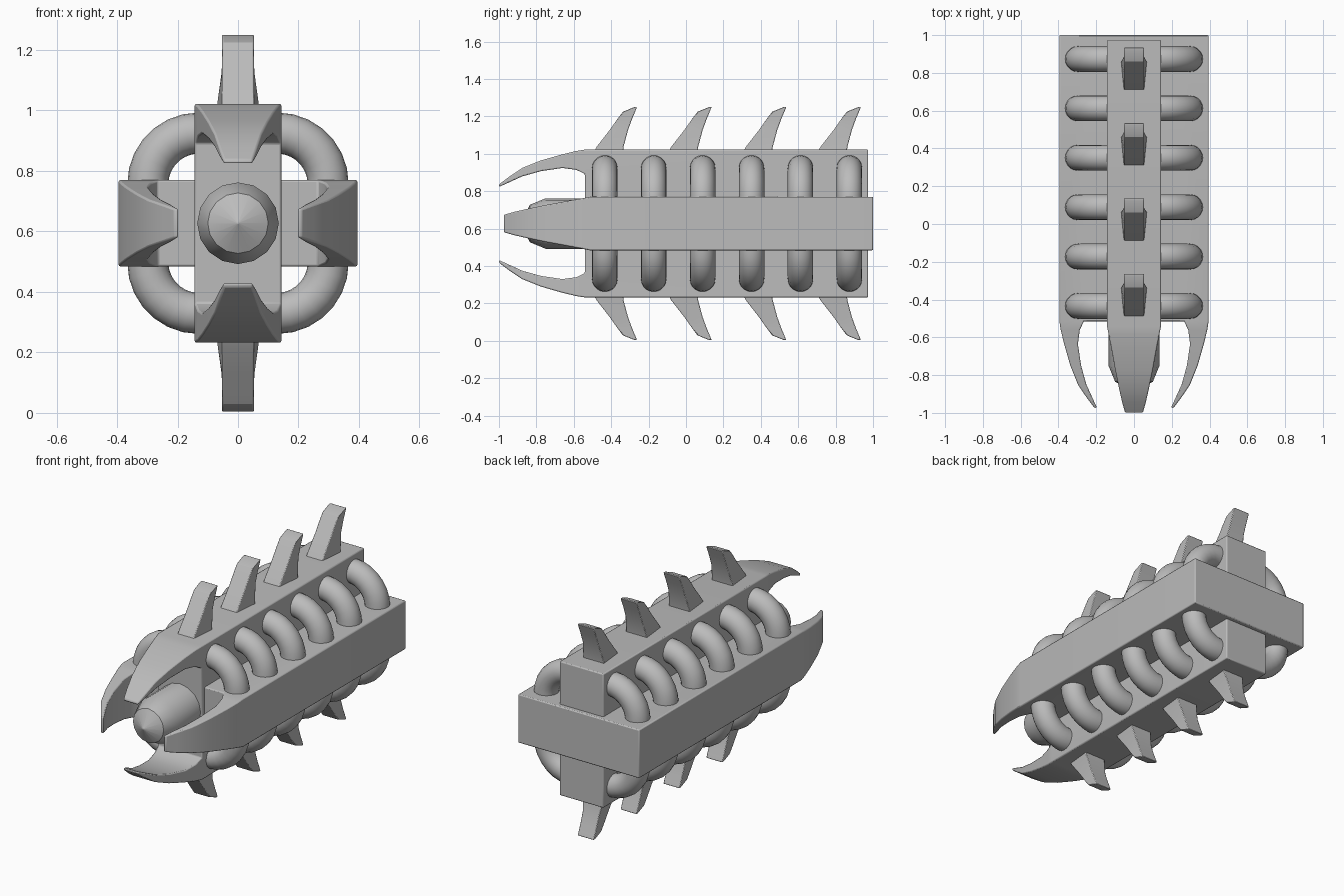
import bpy, bmesh, math
from mathutils import Matrix, Vector

cube = bpy.data.objects.get("Cube")
if cube:
    bpy.data.objects.remove(cube, do_unlink=True)

MID = 0.627    # height of the long axis
HALF = 0.143   # half width of a beam

grey = bpy.data.materials.new("plain grey")
grey.use_nodes = True
GREY = (0.5, 0.5, 0.5, 1)
grey.diffuse_color = GREY
grey.node_tree.nodes["Principled BSDF"].inputs["Base Color"].default_value = GREY


def finish(name, bm, bevel=0.0, angle=30):
    """Turn a bmesh into a shaded object centred on the long axis."""
    bmesh.ops.remove_doubles(bm, verts=bm.verts, dist=1e-4)
    bmesh.ops.recalc_face_normals(bm, faces=bm.faces)
    mesh = bpy.data.meshes.new(name)
    bm.to_mesh(mesh)
    bm.free()
    mesh.materials.append(grey)
    ob = bpy.data.objects.new(name, mesh)
    ob.location.z = MID
    bpy.context.collection.objects.link(ob)
    bpy.ops.object.select_all(action='DESELECT')
    ob.select_set(True)
    bpy.context.view_layer.objects.active = ob
    if bevel:
        mod = ob.modifiers.new("edge bevel", 'BEVEL')
        mod.width = bevel
        mod.segments = 2
        mod.limit_method = 'ANGLE'
        mod.angle_limit = math.radians(40)
        mod.use_clamp_overlap = False
    bpy.ops.object.shade_smooth_by_angle(angle=math.radians(angle))
    return ob


def loft(bm, rings, cap_start=True, cap_end=True, skip=()):
    """Bridge rings of points; skip lists (segment, side) faces to leave open."""
    loops = [[bm.verts.new(p) for p in ring] for ring in rings]
    n = len(loops[0])
    for s, (a, b) in enumerate(zip(loops, loops[1:])):
        for i in range(n):
            if (s, i) not in skip:
                j = (i + 1) % n
                bm.faces.new((a[i], a[j], b[j], b[i]))
    if cap_start:
        bm.faces.new(loops[0])
    if cap_end:
        bm.faces.new(loops[-1])


def section(y, inner, outer, half):
    return [Vector(p) for p in ((inner, y, -half), (inner, y, half),
                                (outer, y, half), (outer, y, -half))]


# Beams, each running forward into a pair of curved claws
CORE = 0.265
CLAW = [(1.0, CORE, 0.395, HALF), (-0.515, CORE, 0.395, HALF),
        (-0.56, 0.287, 0.388, 0.134), (-0.635, 0.297, 0.37, 0.12),
        (-0.75, 0.28, 0.337, 0.099), (-0.85, 0.252, 0.297, 0.078),
        (-0.92, 0.22, 0.25, 0.062), (-0.973, 0.196, 0.21, 0.047)]


def clawed_beam(name, turn, shift):
    bm = bmesh.new()
    for side in (1, -1):
        rings = [[Vector((p.x * side, p.y, p.z)) for p in section(*s)] for s in CLAW]
        loft(bm, rings, skip={(0, 0)})
    loft(bm, [section(y, -CORE, CORE, HALF) for y in (1.0, -0.515)],
         skip={(0, 0), (0, 2)})
    bm.transform(Matrix.Translation((0, shift, 0)) @ Matrix.Rotation(turn, 4, 'Y'))
    finish(name, bm, bevel=0.006)


clawed_beam("horizontal_beam", 0, 0)
clawed_beam("vertical_beam", math.pi / 2, -0.026)


# Round nose with a stepped cone
def nose():
    bm = bmesh.new()
    sides = 16
    rings = []
    for y, r in ((-0.45, 0.135), (-0.75, 0.135), (-0.835, 0.1), (-0.885, 0.003)):
        rings.append([(r * math.cos(math.tau * i / sides), y,
                       r * math.sin(math.tau * i / sides)) for i in range(sides)])
    loft(bm, rings)
    finish("nose", bm, angle=24)


nose()


# Tube elbows joining neighbouring beams
def elbow_row(name, sx, sz):
    bm = bmesh.new()
    centre, bend, tube, steps, sides = 0.13, 0.168, 0.068, 7, 20
    for k in range(6):
        y0 = -0.434 + 0.2615 * k
        rings = []
        for s in range(-1, steps + 2):
            # the first and last rings run straight into the beams
            t = min(max(s, 0), steps) / steps * math.pi / 2
            dx = -0.05 if s > steps else 0
            dz = -0.05 if s < 0 else 0
            ring = []
            for i in range(sides):
                a = math.tau * i / sides
                r = bend + tube * math.cos(a)
                ring.append((sx * (centre + r * math.cos(t) + dx),
                             y0 + tube * math.sin(a),
                             sz * (centre + r * math.sin(t) + dz)))
            rings.append(ring)
        loft(bm, rings)
    finish(name, bm, angle=40)


for vert, sz in (("upper", 1), ("lower", -1)):
    for hand, sx in (("left", 1), ("right", -1)):
        elbow_row(f"{vert}_{hand}_tubes", sx, sz)

# Swept spikes: height, front y, back y, front half width, back half width
SPIKE = [(0.37, -0.5, -0.338, 0.053, 0.07), (0.41, -0.478, -0.334, 0.053, 0.067),
         (0.5, -0.408, -0.31, 0.052, 0.054), (0.56, -0.366, -0.288, 0.052, 0.053),
         (0.598, -0.337, -0.272, 0.052, 0.053), (0.623, -0.275, -0.262, 0.052, 0.053)]


def spike_row(name, sz):
    bm = bmesh.new()
    for k in range(4):
        dy = 0.399 * k
        loft(bm, [[(-f, y0 + dy, sz * z), (f, y0 + dy, sz * z),
                   (b, y1 + dy, sz * z), (-b, y1 + dy, sz * z)]
                  for z, y0, y1, f, b in SPIKE])
    finish(name, bm, bevel=0.004)


spike_row("upper_spikes", 1)
spike_row("lower_spikes", -1)
